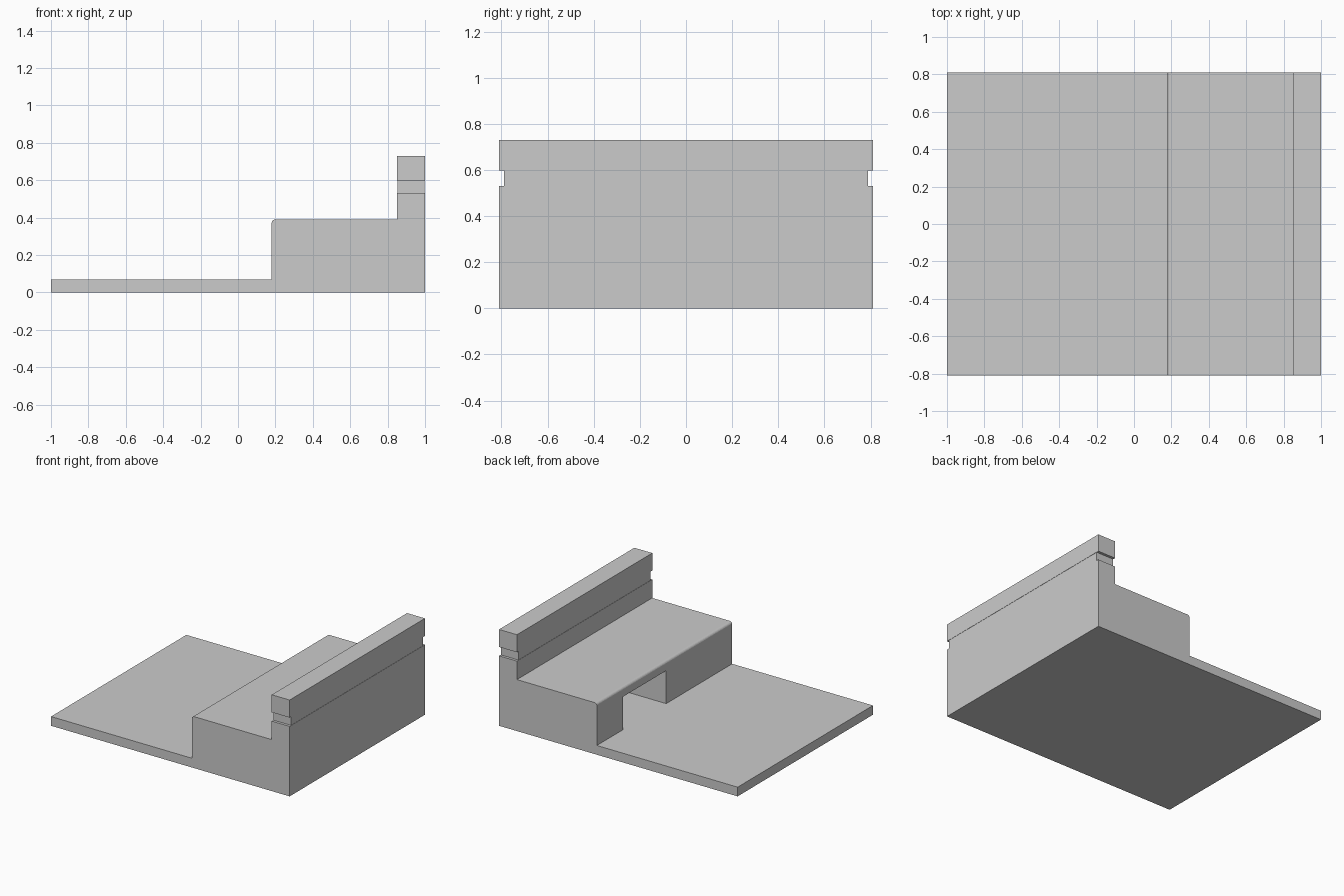
import bpy, bmesh, math

if "Cube" in bpy.data.objects:
    bpy.data.objects.remove(bpy.data.objects["Cube"])

HALF_Y = 0.81


def extrude_profile(name, points, y0, y1):
    """Closed x/z outline extruded along y."""
    bm = bmesh.new()
    face = bm.faces.new([bm.verts.new((x, y0, z)) for x, z in points])
    ext = bmesh.ops.extrude_face_region(bm, geom=[face])
    moved = [g for g in ext["geom"] if isinstance(g, bmesh.types.BMVert)]
    bmesh.ops.translate(bm, verts=moved, vec=(0, y1 - y0, 0))
    bmesh.ops.recalc_face_normals(bm, faces=bm.faces)
    mesh = bpy.data.meshes.new(name)
    bm.to_mesh(mesh)
    bm.free()
    obj = bpy.data.objects.new(name, mesh)
    bpy.context.collection.objects.link(obj)
    return obj


def box(name, x0, x1, y0, y1, z0, z1):
    return extrude_profile(name, [(x0, z0), (x1, z0), (x1, z1), (x0, z1)], y0, y1)


# Stepped body: thin floor plate, raised step with a rounded nose, lower wall
r = 0.02
nose = [(0.18 + r - r * math.cos(a), 0.39 - r + r * math.sin(a))
        for a in (math.radians(90 * i / 5) for i in range(6))]
outline = [(-1, 0), (1, 0), (1, 0.53), (0.85, 0.53), (0.85, 0.39)]
outline += nose[::-1] + [(0.18, 0.07), (-1, 0.07)]
body = extrude_profile("stepped_body", outline, -HALF_Y, HALF_Y)

# Recess under the step, open towards the floor plate
cutter = box("recess_cutter", 0.0, 0.85, -0.02, 0.50, 0.07, 0.32)
cutter.hide_render = True
cutter.hide_viewport = True
cut = body.modifiers.new("recess", 'BOOLEAN')
cut.operation = 'DIFFERENCE'
cut.solver = 'EXACT'
cut.object = cutter

# Slightly inset neck that forms the groove, and the cap rail above it
box("wall_neck", 0.852, 0.998, -0.79, 0.79, 0.53, 0.597)
box("wall_cap", 0.85, 1.0, -HALF_Y, HALF_Y, 0.597, 0.73)
